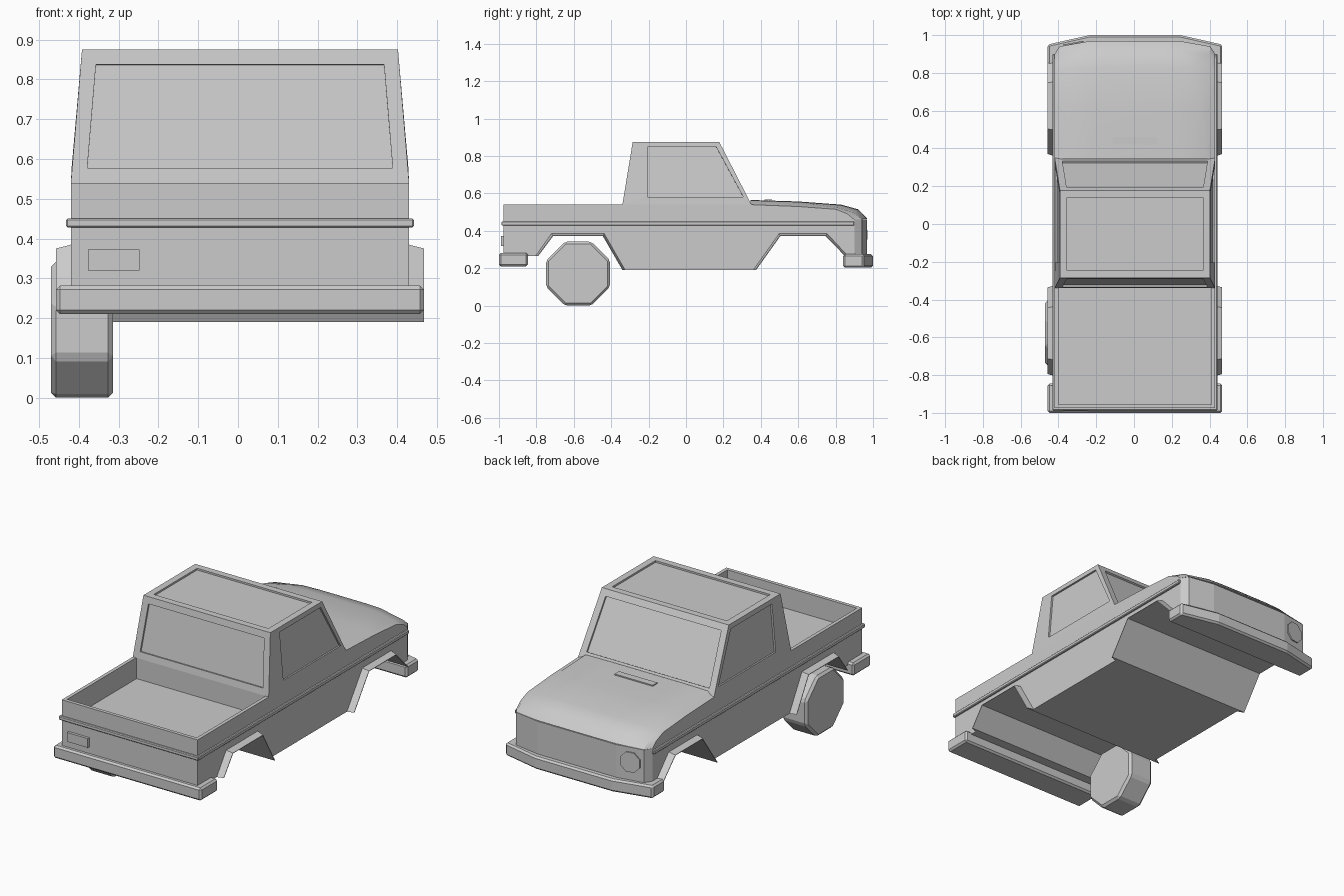
import bpy, bmesh, math
from mathutils import Matrix

old = bpy.data.objects.get("Cube")
if old:
    bpy.data.objects.remove(old)

CX = 0.005   # the body sits slightly off centre because of the single wheel

paint = bpy.data.materials.new("plain_grey")
paint.use_nodes = True
GREY = (0.6, 0.6, 0.6, 1)
paint.diffuse_color = GREY
paint.node_tree.nodes["Principled BSDF"].inputs["Base Color"].default_value = GREY


def finish(name, bm, bevel=0):
    bmesh.ops.recalc_face_normals(bm, faces=bm.faces)
    mesh = bpy.data.meshes.new(name)
    bm.to_mesh(mesh)
    bm.free()
    mesh.materials.append(paint)
    ob = bpy.data.objects.new(name, mesh)
    ob.location.x = CX
    bpy.context.collection.objects.link(ob)
    if bevel:
        mod = ob.modifiers.new("edge", 'BEVEL')
        mod.width, mod.segments, mod.limit_method = bevel, 1, 'ANGLE'
    return ob


def prism(name, outline, lo, hi, axis, bevel=0):
    """Extrude a 2D outline: (y, z) along x, or (x, y) along z."""
    bm = bmesh.new()
    place = (lambda p, t: (t, *p)) if axis == 'x' else (lambda p, t: (*p, t))
    a = [bm.verts.new(place(p, lo)) for p in outline]
    b = [bm.verts.new(place(p, hi)) for p in outline]
    bm.faces.new(a)
    bm.faces.new(b)
    for i in range(len(a)):
        j = (i + 1) % len(a)
        bm.faces.new((a[i], a[j], b[j], b[i]))
    return finish(name, bm, bevel)


def box(name, x, y, z, bevel=0):
    return prism(name, [(x[0], y[0]), (x[1], y[0]), (x[1], y[1]), (x[0], y[1])], *z, 'z', bevel)


def mirrored(half):
    return half + [(-x, y) for x, y in reversed(half)]


W = 0.425
rear_arch = [(-0.79, 0.265), (-0.71, 0.372), (-0.445, 0.372), (-0.34, 0.19)]
front_arch = [(0.375, 0.19), (0.505, 0.372), (0.745, 0.372), (0.85, 0.265)]

# Hood rows: centre y, crown z, edge z, corner pull-back, crease position
rows = [(0.345, 0.565, 0.54, 0, 0.9), (0.6, 0.557, 0.53, 0, 0.82),
        (0.83, 0.54, 0.515, 0.4, 0.68), (0.92, 0.515, 0.49, 0.8, 0.58),
        (0.97, 0.465, 0.46, 1, 0.58)]
PULL = 0.07

# Body side profile extruded across, with the load bed cut out
top_line = [(y - PULL * f, ze) for y, zc, ze, f, c in reversed(rows)]
profile = ([(-0.975, 0.265)] + rear_arch + front_arch + [(0.9, 0.265)]
           + top_line + [(-0.975, 0.54)])
body = prism("body", profile, -W, W, 'x')
cutter = box("bed_cutter", (-0.405, 0.405), (-0.955, -0.335), (0.42, 0.7))
cutter.hide_render = True
cut = body.modifiers.new("bed", 'BOOLEAN')
cut.operation, cut.object, cut.solver = 'DIFFERENCE', cutter, 'EXACT'
bpy.context.view_layer.objects.active = body
bpy.ops.object.modifier_apply(modifier=cut.name)
bpy.data.objects.remove(cutter)

# Nose block with chamfered corners
prism("nose", mirrored([(W, 0.9), (0.94 * W, 0.94), (0.58 * W, 0.967)]), 0.265, 0.46, 'z')

# Crowned hood surface
bm = bmesh.new()
grid = []
for y, zc, ze, f, c in rows:
    right = [(0, 0, 1), (c * 0.6, 0.01, 1), (c, 0.04, 0.9), (0.94, 0.43, 0.3), (1, 1, 0)]
    cols = [(-u, p, h) for u, p, h in reversed(right[1:])] + right
    grid.append([bm.verts.new((u * W, y - PULL * p * f, ze + (zc - ze) * h)) for u, p, h in cols])
for r, s in zip(grid, grid[1:]):
    for i in range(len(r) - 1):
        bm.faces.new((r[i], r[i + 1], s[i + 1], s[i]))
hood = finish("hood", bm)
bpy.ops.object.select_all(action='DESELECT')
hood.select_set(True)
bpy.context.view_layer.objects.active = hood
bpy.ops.object.shade_smooth_by_angle(angle=math.radians(35))
box("hood_vent", (-0.12, 0.12), (0.42, 0.46), (0.55, 0.568))

# Cab with recessed windows and roof panel
bm = bmesh.new()
low = [bm.verts.new(p) for p in ((-W, -0.34, 0.54), (W, -0.34, 0.54), (W, 0.35, 0.54), (-W, 0.35, 0.54))]
T = 0.397
high = [bm.verts.new(p) for p in ((-T, -0.285, 0.875), (T, -0.285, 0.875), (T, 0.178, 0.875), (-T, 0.178, 0.875))]
bm.faces.new(high)
for i in range(4):
    j = (i + 1) % 4
    bm.faces.new((low[i], low[j], high[j], high[i]))
bmesh.ops.recalc_face_normals(bm, faces=bm.faces)
panels = list(bm.faces)
for face in panels:
    n = face.normal.copy()
    side = abs(n.x) > 0.7
    bmesh.ops.inset_individual(bm, faces=[face], thickness=0.027 if side else 0.038, use_even_offset=True)
    if side:   # wide rear pillar
        for v in face.verts:
            if v.co.y < -0.2:
                v.co.y = -0.205
            if v.co.z < 0.6:
                v.co.z = 0.582
    rim = bmesh.ops.extrude_face_region(bm, geom=[face])['geom']
    sunk = [g for g in rim if isinstance(g, bmesh.types.BMVert)]
    bmesh.ops.translate(bm, verts=sunk, vec=-n * 0.01)
    if face.is_valid:
        bm.faces.remove(face)
finish("cab", bm)

# Flares around the wheel openings, on both sides
for label, arch in (("rear", rear_arch), ("front", front_arch)):
    mid = (arch[0][0] + arch[3][0]) / 2
    for name, s in (("left", 1), ("right", -1)):
        bm = bmesh.new()
        rings = []
        for k, (y, z) in enumerate(arch):
            lift = 0.015 if k in (1, 2) else 0
            y2 = mid + (y - mid) * 1.08
            y3 = mid + (y - mid) * 1.02
            ring = [(W - 0.01, y, z), (W - 0.01, y2, z + lift), (0.462, y3, z + lift * 0.2), (0.462, y, z)]
            rings.append([bm.verts.new((s * x, a, b)) for x, a, b in ring])
        for r, q in zip(rings, rings[1:]):
            for i in range(4):
                j = (i + 1) % 4
                bm.faces.new((r[i], r[j], q[j], q[i]))
        bm.faces.new(rings[0])
        bm.faces.new(rings[-1])
        finish(f"{label}_{name}_flare", bm)

# Trim strip along the sides and tailgate
for name, s in (("left", 1), ("right", -1)):
    box(name + "_trim", sorted((s * 0.42, s * 0.437)), (-0.987, 0.9), (0.428, 0.45), 0.004)
box("tailgate_trim", (-0.437, 0.437), (-0.987, -0.97), (0.428, 0.45), 0.004)

# Bumpers
box("tailgate_bumper", (-0.462, 0.462), (-1, -0.845), (0.21, 0.282), 0.01)
prism("nose_bumper", mirrored([(0.462, 0.84), (0.462, 0.95), (0.24, 1)]), 0.203, 0.275, 'z', 0.01)

# Single tail lamp
box("tail_lamp", (-0.382, -0.252), (-0.99, -0.97), (0.32, 0.372))


def octagon(name, radius, depth, turn, spot, bevel=0):
    bm = bmesh.new()
    bmesh.ops.create_cone(bm, cap_ends=True, segments=8, radius1=radius, radius2=radius, depth=depth,
                          matrix=turn @ Matrix.Rotation(math.pi / 8, 4, 'Z'))
    bmesh.ops.translate(bm, verts=bm.verts, vec=spot)
    return finish(name, bm, bevel)


# Single headlamp on the angled nose, and single wheel
tilt = Matrix.Rotation(math.radians(10), 4, 'Z') @ Matrix.Rotation(math.pi / 2, 4, 'X')
octagon("headlamp", 0.06, 0.012, tilt, (-0.325, 0.954, 0.378))
octagon("wheel", 0.171 / math.cos(math.pi / 8), 0.156, Matrix.Rotation(math.pi / 2, 4, 'Y'),
        (-0.397, -0.577, 0.171), 0.013)
